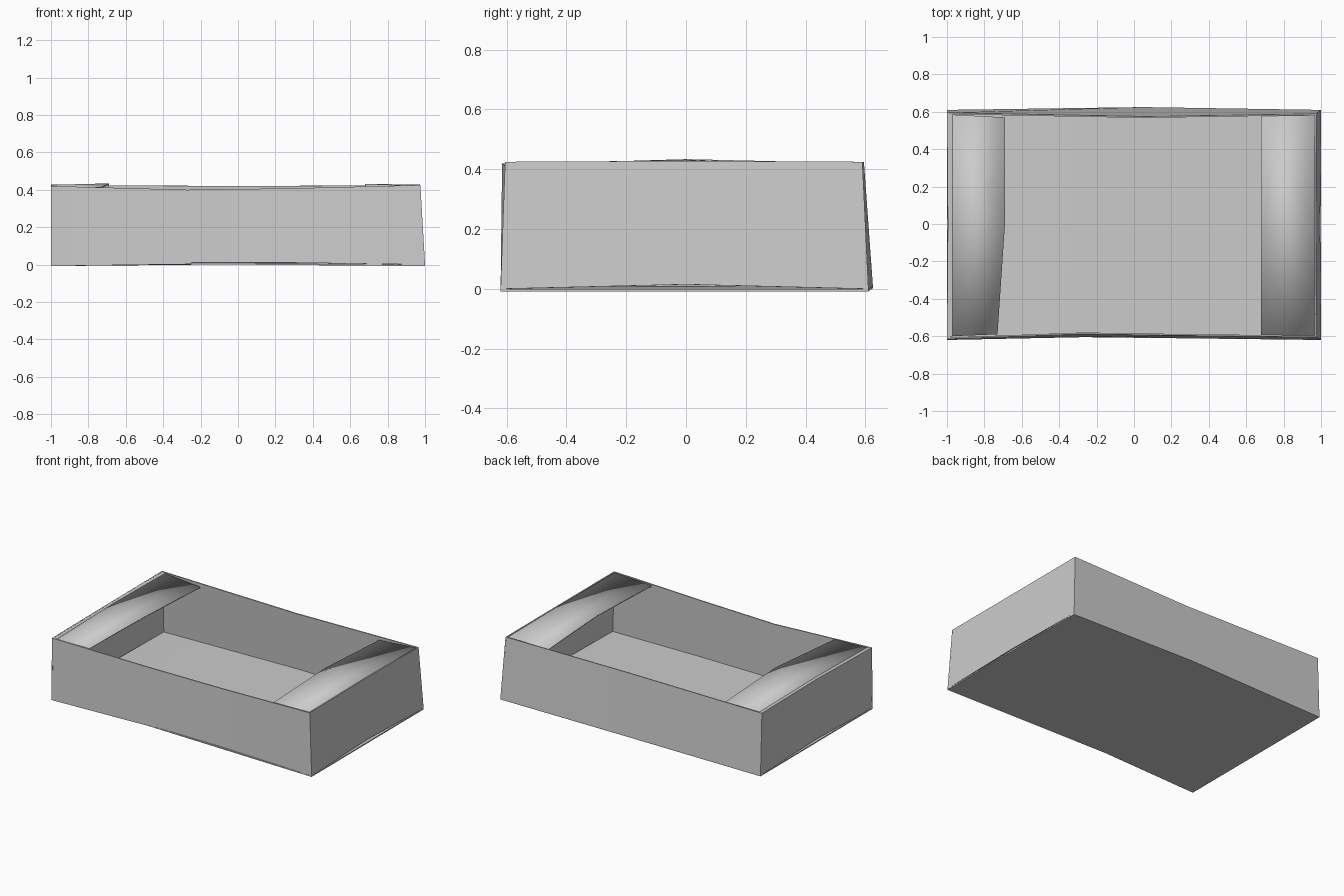
import bpy
import bmesh
import math

cube = bpy.data.objects.get("Cube")
if cube:
    bpy.data.objects.remove(cube, do_unlink=True)

card = bpy.data.materials.new("grey_card")
card.use_nodes = True
GREY = (0.6, 0.6, 0.6, 1)
card.diffuse_color = GREY
card.node_tree.nodes["Principled BSDF"].inputs["Base Color"].default_value = GREY


def panel(name, lower, upper, thickness=0.008, soft=False):
    """Thin card sheet stretched between two matching edges."""
    bm = bmesh.new()
    a = [bm.verts.new(p) for p in lower]
    b = [bm.verts.new(p) for p in upper]
    for i in range(len(a) - 1):
        bm.faces.new((a[i], a[i + 1], b[i + 1], b[i]))
    mesh = bpy.data.meshes.new(name)
    bm.to_mesh(mesh)
    bm.free()
    mesh.materials.append(card)
    obj = bpy.data.objects.new(name, mesh)
    bpy.context.collection.objects.link(obj)
    bpy.context.view_layer.objects.active = obj
    obj.select_set(True)
    mod = obj.modifiers.new("card_thickness", "SOLIDIFY")
    mod.thickness = thickness
    mod.offset = -1
    bpy.ops.object.modifier_apply(modifier=mod.name)
    if soft:
        bpy.ops.object.shade_smooth()
    else:
        bpy.ops.object.shade_smooth_by_angle(angle=math.radians(30))
    obj.select_set(False)
    return obj


# Slightly warped outline: bottom and rim edges of each side
front_low = [(-1, -0.62, 0), (-0.27, -0.605, 0.01), (0.3, -0.61, 0.01), (1, -0.62, 0)]
front_top = [(-1, -0.615, 0.42), (-0.27, -0.588, 0.4), (0.3, -0.597, 0.408), (0.975, -0.605, 0.425)]
back_low = [(1, 0.61, 0), (0.05, 0.625, 0.01), (-1, 0.61, 0)]
back_top = [(0.975, 0.59, 0.425), (0.05, 0.575, 0.42), (-1, 0.595, 0.425)]
left_low = [front_low[-1], (0.995, 0, 0.015), back_low[0]]
left_top = [front_top[-1], (0.972, 0, 0.428), back_top[0]]
right_low = [back_low[-1], (-0.995, 0, 0.012), front_low[0]]
right_top = [back_top[-1], (-0.995, 0, 0.428), front_top[0]]

# Side walls
panel("front_wall", front_low, front_top)
panel("back_wall", back_low, back_top)
panel("left_wall", left_low, left_top)
panel("right_wall", right_low, right_top)

# Tray floor
panel("floor", [front_low[0], front_low[1], front_low[-1]],
      [back_low[2], back_low[1], back_low[0]])

# Folded end flaps, slightly arched along their length
panel("left_flap",
      [(0.68, -0.595, 0.41), (0.68, 0, 0.432), (0.68, 0.58, 0.4)][::-1],
      [(0.97, -0.598, 0.42), (0.97, 0, 0.427), (0.97, 0.585, 0.42)][::-1], soft=True)
panel("right_flap",
      [(-0.73, -0.59, 0.415), (-0.69, 0, 0.434), (-0.69, 0.57, 0.405)],
      [(-0.975, -0.6, 0.415), (-0.975, 0, 0.427), (-0.975, 0.585, 0.42)], soft=True)

# Narrow fold joining the right flap to its wall
panel("right_fold",
      [(-0.97, -0.6, 0.417), (-0.97, 0, 0.427), (-0.97, 0.585, 0.42)],
      [front_top[0], right_top[1], back_top[-1]], thickness=0.006)
